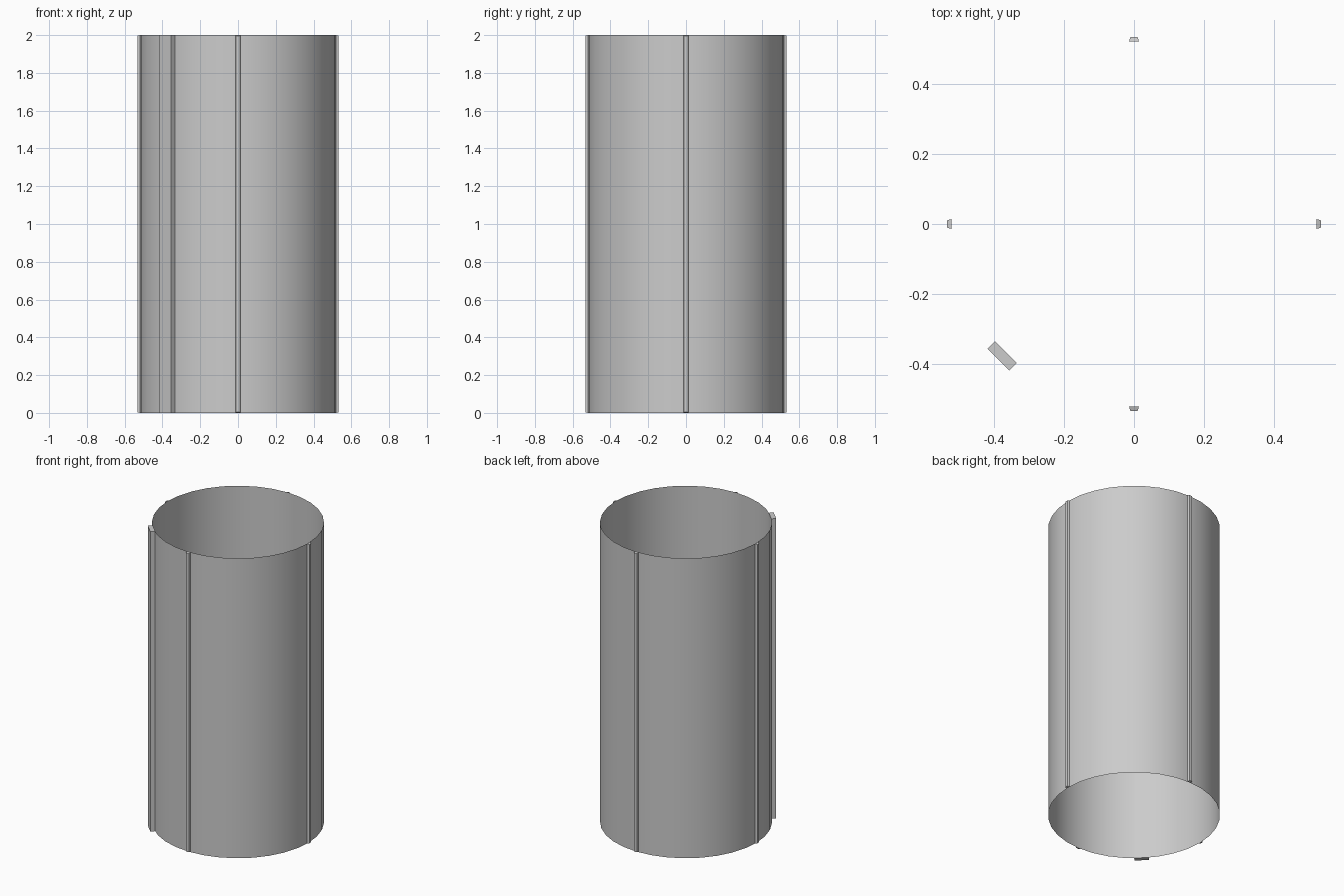
import bpy, bmesh
from math import radians
from mathutils import Matrix

if "Cube" in bpy.data.objects:
    bpy.data.objects.remove(bpy.data.objects["Cube"])

R, H = 0.52, 2.0


def finish(bm, name):
    bmesh.ops.recalc_face_normals(bm, faces=bm.faces)
    mesh = bpy.data.meshes.new(name)
    bm.to_mesh(mesh)
    bm.free()
    ob = bpy.data.objects.new(name, mesh)
    bpy.context.collection.objects.link(ob)
    return ob


def strip(name, angle, r_in, r_out, half_width, taper):
    """Upright bar on the tube wall; its outer face is inset by taper."""
    bm = bmesh.new()
    bmesh.ops.create_cube(bm, size=1)
    for v in bm.verts:
        outer = v.co.x > 0
        inset = taper if outer else 0
        v.co.x = r_out if outer else r_in
        v.co.y = (half_width - inset) * (1 if v.co.y > 0 else -1)
        v.co.z = H - inset if v.co.z > 0 else inset
    bm.transform(Matrix.Rotation(radians(angle), 4, 'Z'))
    return finish(bm, name)


# Open thin-walled tube
bm = bmesh.new()
bmesh.ops.create_cone(bm, cap_ends=False, segments=32, radius1=R, radius2=R,
                      depth=H, matrix=Matrix.Translation((0, 0, H / 2)))
for f in bm.faces:
    f.smooth = True
finish(bm, "tube_wall")

# Four slim bevelled ribs
for name, angle in (("right", 0), ("back", 90), ("left", 180), ("front", 270)):
    strip(name + "_rib", angle, R, 0.533, 0.014, 0.004)

# Wider plain bar on the front left
strip("seam_bar", 225, 0.516, 0.546, 0.044, 0)
